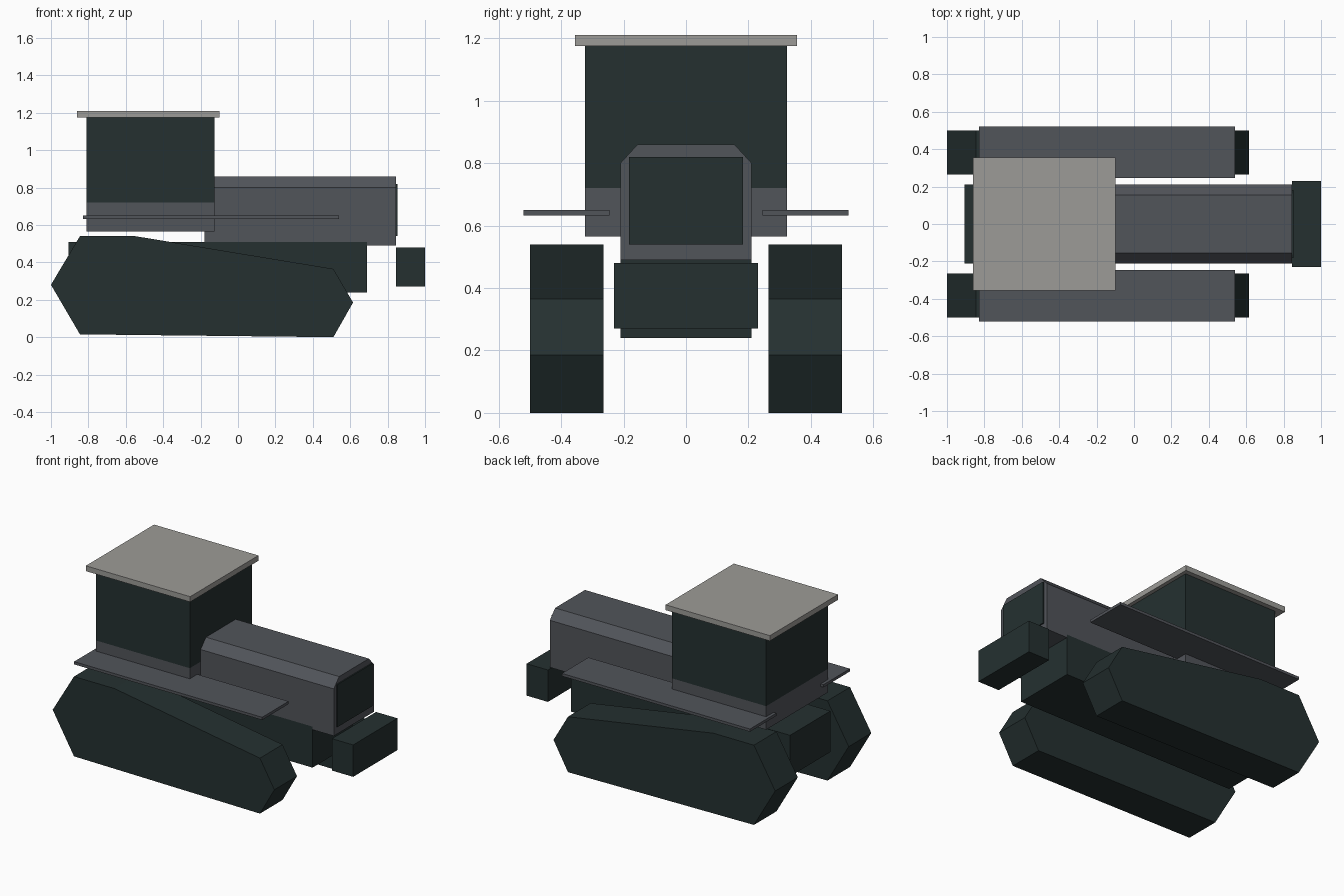
import bpy, bmesh
from mathutils import Vector

default = bpy.data.objects.get("Cube")
if default:
    bpy.data.objects.remove(default, do_unlink=True)


def material(name, rgb):
    mat = bpy.data.materials.new(name)
    mat.use_nodes = True
    mat.diffuse_color = (*rgb, 1)
    mat.node_tree.nodes["Principled BSDF"].inputs["Base Color"].default_value = (*rgb, 1)
    return mat


dark = material("dark green grey", (0.018, 0.030, 0.030))
panel = material("slate grey", (0.083, 0.089, 0.102))
pale = material("pale warm grey", (0.335, 0.33, 0.31))


def finish(name, bm, *mats):
    bmesh.ops.recalc_face_normals(bm, faces=bm.faces)
    mesh = bpy.data.meshes.new(name)
    bm.to_mesh(mesh)
    bm.free()
    for mat in mats:
        mesh.materials.append(mat)
    obj = bpy.data.objects.new(name, mesh)
    bpy.context.collection.objects.link(obj)
    return obj


def prism(name, profile, offset, mat):
    """Extrude a closed 3D outline along an offset."""
    bm = bmesh.new()
    face = bm.faces.new([bm.verts.new(p) for p in profile])
    ext = bmesh.ops.extrude_face_region(bm, geom=[face], use_keep_orig=True)
    moved = [v for v in ext["geom"] if isinstance(v, bmesh.types.BMVert)]
    bmesh.ops.translate(bm, verts=moved, vec=Vector(offset))
    return finish(name, bm, mat)


def box_mesh(x, y, z):
    bm = bmesh.new()
    bmesh.ops.create_cube(bm, size=1)
    for v in bm.verts:
        v.co = [r[0] if c < 0 else r[1] for c, r in zip(v.co, (x, y, z))]
    return bm


def box(name, x, y, z, mat):
    return finish(name, box_mesh(x, y, z), mat)


# Tracks and fenders, one pair on each side
track = [(-1, 0.28), (-0.845, 0.54), (-0.55, 0.54), (0.51, 0.365),
         (0.615, 0.185), (0.51, 0), (-0.845, 0.015)]
for side, s in (("left", 1), ("right", -1)):
    prism(side + "_track", [(x, s * 0.265, z) for x, z in track],
          (0, s * 0.235, 0), dark)
    box(side + "_fender", (-0.83, 0.54), sorted((s * 0.245, s * 0.52)),
        (0.632, 0.65), panel)

# Chassis and nose weight
box("chassis", (-0.905, 0.69), (-0.21, 0.21), (0.24, 0.51), dark)
box("nose_weight", (0.845, 1), (-0.23, 0.23), (0.27, 0.48), dark)

# Hood with chamfered shoulders, and its grille plate
half = [(0.21, 0.49), (0.21, 0.80), (0.155, 0.86)]
outline = half + [(-y, z) for y, z in reversed(half)]
prism("hood", [(-0.18, y, z) for y, z in outline], (1.025, 0, 0), panel)
box("grille", (0.845, 0.853), (-0.183, 0.183), (0.54, 0.82), dark)

# Cab, split at the sill into panel below and glass above
sill = 0.72
bm = box_mesh((-0.81, -0.125), (-0.323, 0.323), (0.565, 1.175))
bmesh.ops.bisect_plane(bm, geom=bm.verts[:] + bm.edges[:] + bm.faces[:],
                       plane_co=(0, 0, sill), plane_no=(0, 0, 1))
for f in bm.faces:
    f.material_index = int(f.calc_center_median().z > sill)
finish("cab", bm, panel, dark)

# Roof
box("roof", (-0.86, -0.10), (-0.355, 0.355), (1.175, 1.21), pale)
